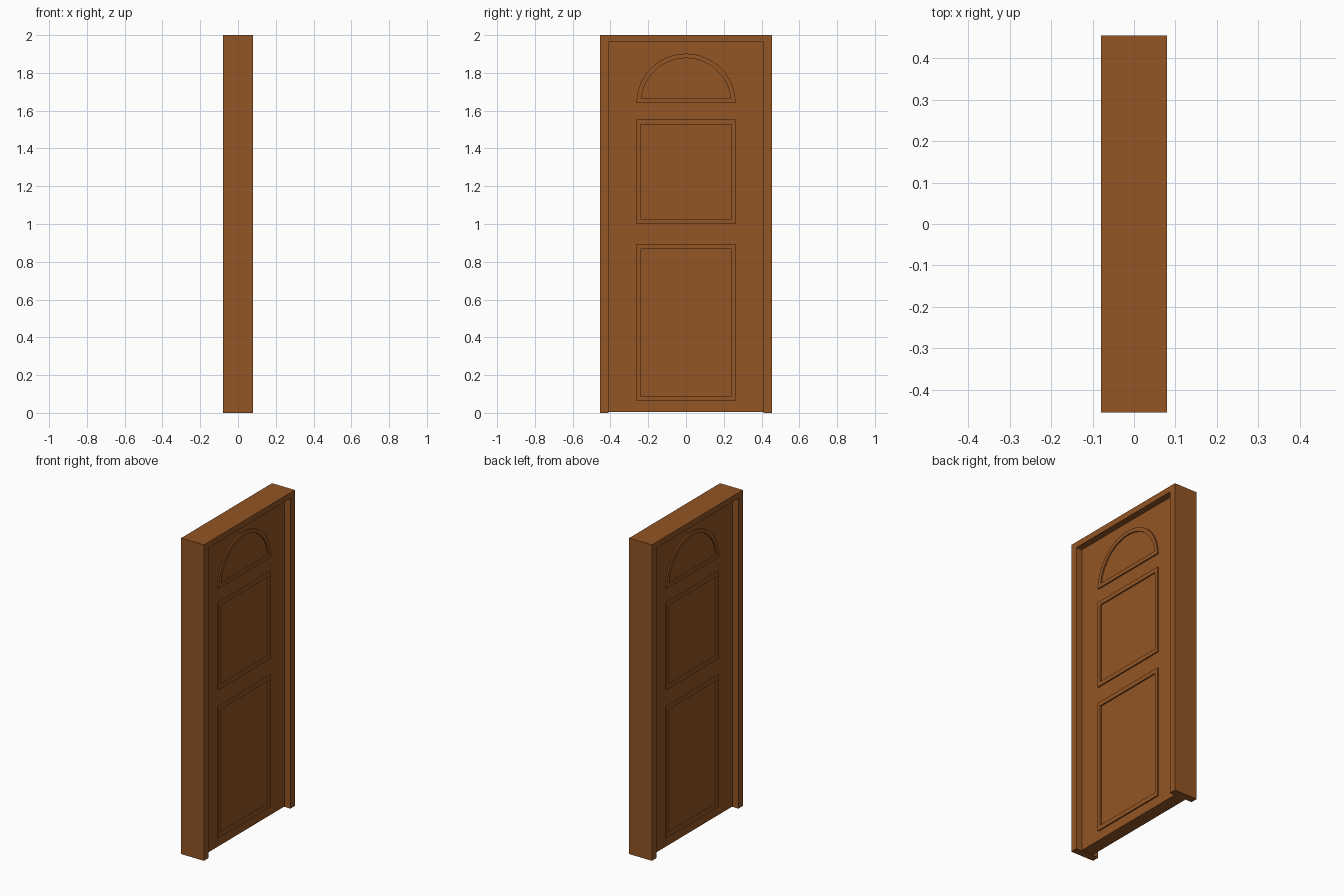
import bpy, bmesh, math

if "Cube" in bpy.data.objects:
    bpy.data.objects.remove(bpy.data.objects["Cube"])

wood = bpy.data.materials.new("brown wood")
wood.diffuse_color = (0.29, 0.09, 0.018, 1)
wood.use_nodes = True
wood.node_tree.nodes["Principled BSDF"].inputs["Base Color"].default_value = wood.diffuse_color


def finish(name, bm):
    bmesh.ops.recalc_face_normals(bm, faces=bm.faces)
    me = bpy.data.meshes.new(name)
    bm.to_mesh(me)
    bm.free()
    me.materials.append(wood)
    ob = bpy.data.objects.new(name, me)
    bpy.context.collection.objects.link(ob)
    return ob


def prism(name, outline, x0, x1):
    """Extrude a (y, z) outline along x."""
    bm = bmesh.new()
    face = bm.faces.new([bm.verts.new((x0, y, z)) for y, z in outline])
    new = bmesh.ops.extrude_face_region(bm, geom=[face])["geom"]
    verts = [v for v in new if isinstance(v, bmesh.types.BMVert)]
    bmesh.ops.translate(bm, vec=(x1 - x0, 0, 0), verts=verts)
    return finish(name, bm)


def moulding(name, outer, inner, x0=0.036, x1=0.048):
    """Raised band between two matching (y, z) loops, on both door faces."""
    bm = bmesh.new()
    loops = [[bm.verts.new((x, y, z)) for y, z in pts]
             for pts, x in ((outer, x0), (outer, x1), (inner, x1), (inner, x0))]
    n = len(outer)
    for a, b in zip(loops, loops[1:] + loops[:1]):
        for i in range(n):
            j = (i + 1) % n
            bm.faces.new((a[i], a[j], b[j], b[i]))
    ob = finish(name, bm)
    ob.modifiers.new("both faces", "MIRROR").use_axis = (True, False, False)
    return ob


def rect(w, z0, z1):
    return [(-w, z0), (w, z0), (w, z1), (-w, z1)]


def arch(r, z_base, z_centre=1.64, n=32):
    a0 = math.asin((z_base - z_centre) / r)
    return [(r * math.cos(a), z_centre + r * math.sin(a))
            for a in (a0 + (math.pi - 2 * a0) * i / n for i in range(n + 1))]


# Door frame: two jambs and a lintel in one profile
W, J, T = 0.455, 0.41, 1.963
prism("door_frame", [(-W, 0), (-J, 0), (-J, T), (J, T), (J, 0),
                     (W, 0), (W, 2), (-W, 2)], -0.08, 0.08)

# Door leaf, set back from both sides of the frame
prism("door_leaf", rect(J, 0.004, T), -0.04, 0.04)

# Raised panel mouldings
moulding("lower_panel_moulding", rect(0.262, 0.062, 0.895), rect(0.24, 0.09, 0.868))
moulding("middle_panel_moulding", rect(0.262, 1.0, 1.552), rect(0.24, 1.027, 1.526))
moulding("arched_panel_moulding", arch(0.262, 1.64), arch(0.238, 1.665))
